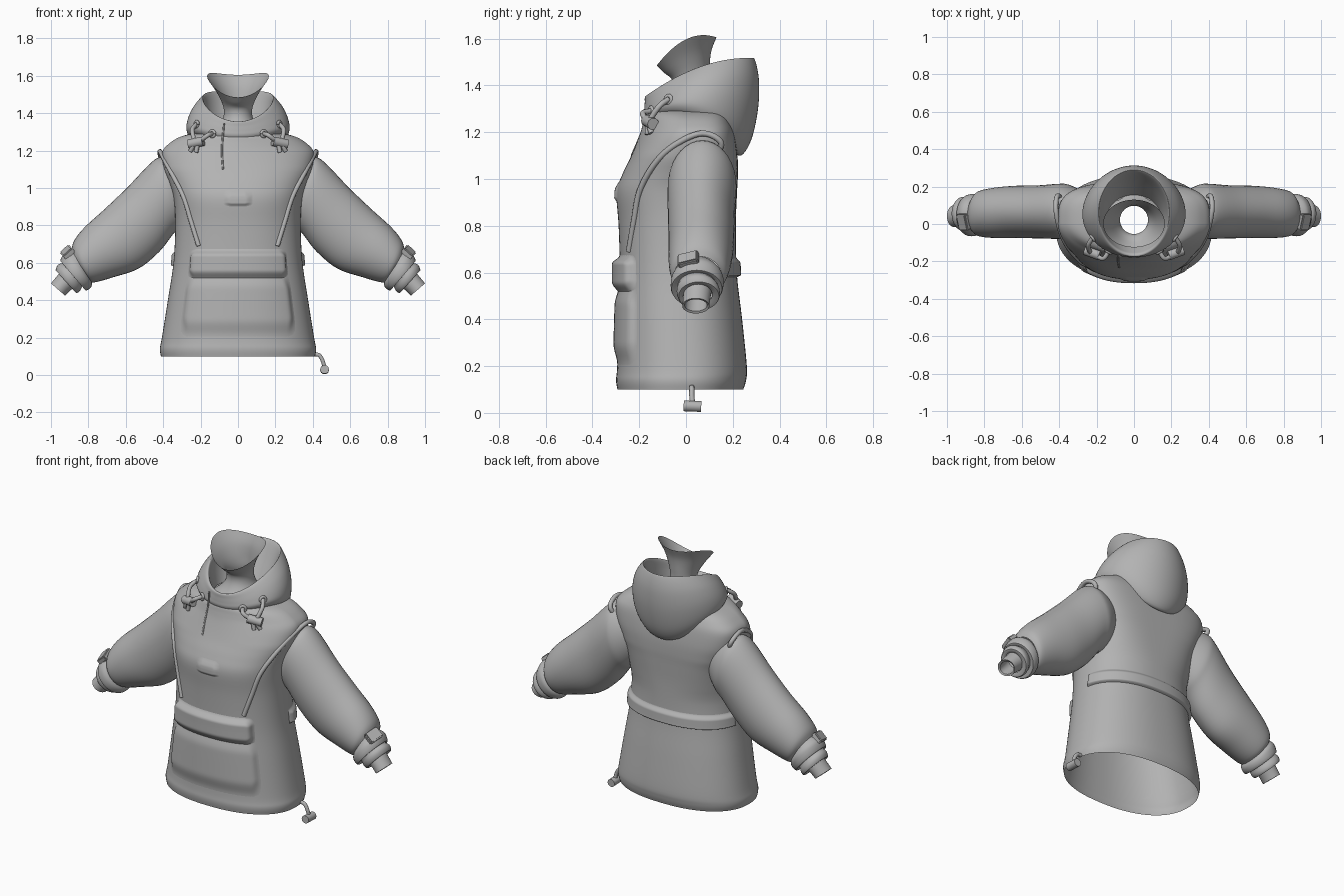
import bpy, bmesh, math
from mathutils import Matrix, Vector

if "Cube" in bpy.data.objects:
    bpy.data.objects.remove(bpy.data.objects["Cube"])

mat = bpy.data.materials.new("grey_cloth")
mat.diffuse_color = (0.45, 0.45, 0.45, 1)
mat.use_nodes = True
mat.node_tree.nodes["Principled BSDF"].inputs["Base Color"].default_value = mat.diffuse_color
N = 96


def spline(rows, steps):
    """Catmull-Rom resampling of a list of equal-length tuples."""
    out = []
    for i in range(len(rows) - 1):
        a, b, c, d = (rows[max(0, min(len(rows) - 1, i + k))] for k in (-1, 0, 1, 2))
        for s in range(steps):
            u = s / steps
            out.append(tuple(0.5 * (2 * q + (r - p) * u + (2 * p - 5 * q + 4 * r - w) * u * u
                                    + (3 * q - p - 3 * r + w) * u ** 3)
                             for p, q, r, w in zip(a, b, c, d)))
    return out + [tuple(rows[-1])]


def add_mesh(name, verts, faces, angle=40):
    me = bpy.data.meshes.new(name)
    me.from_pydata(verts, [], faces)
    bm = bmesh.new()
    bm.from_mesh(me)
    bmesh.ops.recalc_face_normals(bm, faces=bm.faces)
    bm.to_mesh(me)
    bm.free()
    for p in me.polygons:
        p.use_smooth = True
    me.set_sharp_from_angle(angle=math.radians(angle))
    me.materials.append(mat)
    ob = bpy.data.objects.new(name, me)
    bpy.context.collection.objects.link(ob)
    return ob


def loft(name, rings, angle=40):
    n = len(rings[0])
    verts = [p for r in rings for p in r]
    faces = [(i * n + j, i * n + (j + 1) % n, (i + 1) * n + (j + 1) % n, (i + 1) * n + j)
             for i in range(len(rings) - 1) for j in range(n)]
    return add_mesh(name, verts, faces, angle)


def level_point(t, hw, yf, yb, zf, zs, zb, n=2.0):
    """Point of an upright ring; t = 0 is the front, heights at front, side and back."""
    s, c = math.sin(t), math.cos(t)
    e = 2 / n
    x = hw * math.copysign(abs(s) ** e, s)
    y = (yf + yb) / 2 - (yb - yf) / 2 * math.copysign(abs(c) ** e, c)
    return (x, y, zs + (zf - zb) / 2 * c + ((zf + zb) / 2 - zs) * c * c)


def level_rings(rows):
    return [[level_point(2 * math.pi * j / N, *r) for j in range(N)] for r in rows]


def limb_rings(rows, side):
    """Rings across a limb: upper x,z, lower x,z, y centre, y half width."""
    out = []
    for tx, tz, bx, bz, yc, yh in rows:
        ring = []
        for j in range(36):
            a = 2 * math.pi * j / 36
            k = (1 + math.cos(a)) / 2
            ring.append((side * (bx + (tx - bx) * k), yc + yh * math.sin(a), bz + (tz - bz) * k))
        out.append(ring)
    return out


def tube(name, pts, r, steps=6, side=1):
    cu = bpy.data.curves.new(name, 'CURVE')
    cu.dimensions = '3D'
    cu.bevel_depth = r
    cu.bevel_resolution = 3
    cu.use_fill_caps = True
    pts = spline(pts, steps)
    sp = cu.splines.new('POLY')
    sp.points.add(len(pts) - 1)
    for p, q in zip(sp.points, pts):
        p.co = (side * q[0], q[1], q[2], 1)
    cu.materials.append(mat)
    ob = bpy.data.objects.new(name, cu)
    bpy.context.collection.objects.link(ob)
    return ob


# Torso: height, half width, front y, back y
torso_rows = spline([
    (0.10, 0.412, -0.293, 0.245), (0.14, 0.418, -0.299, 0.257), (0.20, 0.407, -0.294, 0.26),
    (0.40, 0.375, -0.288, 0.24), (0.60, 0.345, -0.283, 0.217), (0.80, 0.335, -0.288, 0.213),
    (0.94, 0.343, -0.297, 0.218), (1.02, 0.365, -0.272, 0.222), (1.10, 0.395, -0.234, 0.22),
    (1.19, 0.405, -0.198, 0.207), (1.24, 0.365, -0.183, 0.19), (1.275, 0.305, -0.174, 0.17),
    (1.295, 0.22, -0.155, 0.15), (1.30, 0.16, -0.13, 0.13)], 5)


def roundness(z, back):
    """Squarer across the shoulder blades, softer over the collarbones."""
    if back:
        return 2.3 + 1.3 * max(0, min(1, (z - 0.75) / 0.25))
    return 2.3 - 0.5 * max(0, min(1, (z - 1.10) / 0.12))


def torso_at(z):
    for a, b in zip(torso_rows, torso_rows[1:]):
        if z <= b[0]:
            u = max(0, (z - a[0]) / (b[0] - a[0]))
            return [p + (q - p) * u for p, q in zip(a, b)]
    return torso_rows[-1]


def torso_point(t, z, w, f, b):
    return level_point(t, w, f, b, z, z, z, roundness(z, math.cos(t) < 0))


def on_torso(x, z, back=False):
    _, w, f, b = torso_at(z)
    n = roundness(z, back)
    d = max(0, 1 - min(1, abs(x) / w) ** n) ** (1 / n) * (b - f) / 2
    return (x, (f + b) / 2 + (d if back else -d), z)


loft("torso", [[torso_point(2 * math.pi * j / N, *r) for j in range(N)] for r in torso_rows])


def patch(name, t0, t1, z0, z1, depth, soft_u, soft_v, soft_top=None):
    """Padded panel lying on the torso between two angles and two heights."""
    nu, nv = 48, 24
    soft_top = soft_top or soft_v
    verts, faces = [], []
    for i in range(nv + 1):
        for j in range(nu + 1):
            u, v = j / nu, i / nv
            t, z = t0 + (t1 - t0) * u, z0 + (z1 - z0) * v
            x, y, _ = torso_point(t, z, *torso_at(z)[1:])
            k = min(1, min(u, 1 - u) / soft_u) * min(1, v / soft_v, (1 - v) / soft_top)
            off = depth * (1 - math.cos(k * math.pi)) / 2 - 0.0005
            verts.append((x + off * math.sin(t), y - off * math.cos(t), z))
    m = nu + 1
    for i in range(nv):
        for j in range(nu):
            faces.append((i * m + j, i * m + j + 1, (i + 1) * m + j + 1, (i + 1) * m + j))
    return add_mesh(name, verts, faces, 60)


# Pocket, its flap, chest tab and back flap
patch("front_pocket", -0.85, 0.85, 0.20, 0.56, 0.020, 0.10, 0.28)
patch("pocket_flap", -0.82, 0.82, 0.50, 0.675, 0.034, 0.10, 0.35, 0.22)
patch("chest_tab", -0.20, 0.20, 0.90, 1.0, 0.010, 0.3, 0.2, 0.5)
patch("back_flap", math.pi - 1.45, math.pi + 1.45, 0.58, 0.67, 0.019, 0.02, 0.10, 0.35)

# Placket seam below the collar
tube("placket_seam", [(-0.075, -0.172, 1.345), (-0.08, -0.170, 1.29)] +
     [on_torso(x, z) for x, z in ((-0.085, 1.23), (-0.085, 1.17), (-0.08, 1.10))], 0.005)

# Hood lying back around the collar: outside, rim, inside
hood = [(0.21, -0.13, 0.19, 1.25, 1.27, 1.13), (0.25, -0.162, 0.235, 1.255, 1.27, 1.10),
        (0.275, -0.178, 0.28, 1.28, 1.31, 1.17), (0.268, -0.178, 0.308, 1.305, 1.37, 1.30),
        (0.24, -0.176, 0.312, 1.33, 1.43, 1.42), (0.20, -0.174, 0.296, 1.353, 1.473, 1.505),
        (0.185, -0.160, 0.28, 1.353, 1.473, 1.507), (0.172, -0.145, 0.225, 1.33, 1.40, 1.41),
        (0.15, -0.12, 0.155, 1.285, 1.295, 1.295)]
loft("hood", level_rings(spline(hood, 5)), 60)

# Neck lining with a flared open top
neck = [(0.165, -0.125, 0.13, 1.485, 1.598, 1.605), (0.118, -0.095, 0.108, 1.455, 1.525, 1.545),
        (0.08, -0.06, 0.10, 1.425, 1.44, 1.47), (0.078, -0.055, 0.10, 1.38, 1.38, 1.40),
        (0.105, -0.08, 0.13, 1.33, 1.33, 1.33), (0.155, -0.13, 0.165, 1.285, 1.285, 1.285)]
loft("neck_lining", level_rings(spline(neck, 5)), 60)

sleeve = [(0.30, 1.15, 0.24, 0.88, 0.07, 0.10), (0.40, 1.165, 0.30, 0.80, 0.07, 0.14),
          (0.46, 1.14, 0.345, 0.755, 0.068, 0.147),
          (0.59, 1.005, 0.42, 0.66, 0.065, 0.142), (0.71, 0.89, 0.53, 0.57, 0.065, 0.14),
          (0.82, 0.79, 0.66, 0.525, 0.06, 0.135), (0.875, 0.72, 0.77, 0.495, 0.055, 0.122),
          (0.89, 0.67, 0.80, 0.51, 0.05, 0.10)]
cuff = [(0.88, 0.67, 0.79, 0.515, 0.05, 0.09), (0.915, 0.66, 0.78, 0.487, 0.05, 0.108),
        (0.935, 0.645, 0.79, 0.465, 0.048, 0.113), (0.95, 0.61, 0.815, 0.452, 0.046, 0.108),
        (0.935, 0.60, 0.83, 0.475, 0.048, 0.085), (0.962, 0.59, 0.845, 0.45, 0.052, 0.092),
        (0.975, 0.56, 0.865, 0.438, 0.055, 0.086), (0.955, 0.55, 0.88, 0.462, 0.052, 0.06)]
wrist = [(0.935, 0.57, 0.86, 0.48, 0.05, 0.06), (0.975, 0.52, 0.90, 0.45, 0.045, 0.058),
         (1.0, 0.49, 0.925, 0.425, 0.042, 0.058), (0.985, 0.485, 0.93, 0.435, 0.042, 0.048),
         (0.93, 0.56, 0.87, 0.49, 0.045, 0.045)]
piping = ([on_torso(x, z) for x, z in ((0.21, 0.69), (0.25, 0.82), (0.29, 0.95), (0.35, 1.07))] +
          [(0.393, -0.04, 1.15), (0.417, 0.07, 1.195), (0.41, 0.15, 1.155)] +
          [on_torso(x, z, True) for x, z in ((0.375, 1.08), (0.34, 0.98), (0.325, 0.88))])

for side, tag in ((1, "left"), (-1, "right")):
    # Sleeve, strapped cuff and wrist lining
    loft("sleeve_" + tag, limb_rings(spline(sleeve, 5), side))
    loft("cuff_" + tag, limb_rings(spline(cuff, 3), side), 35)
    loft("wrist_" + tag, limb_rings(wrist, side))

    # Cuff strap tab
    bm = bmesh.new()
    turn = Matrix.Rotation(side * math.radians(42), 4, 'Y')
    bmesh.ops.create_cube(bm, size=1, matrix=Matrix.Translation((side * 0.912, 0.01, 0.657))
                          @ turn @ Matrix.Rotation(math.radians(18), 4, 'X')
                          @ Matrix.Diagonal((0.065, 0.09, 0.032, 1)))
    bmesh.ops.bevel(bm, geom=bm.edges[:], offset=0.006, segments=2, affect='EDGES')
    me = bpy.data.meshes.new("cuff_tab_" + tag)
    bm.to_mesh(me)
    bm.free()
    me.materials.append(mat)
    bpy.context.collection.objects.link(bpy.data.objects.new("cuff_tab_" + tag, me))

    # Armhole piping
    tube("piping_" + tag, piping, 0.013, 6, side)

    # Collar cords: eyelets, loop, toggle and loose ends
    eyes = (Vector((0.222, -0.075, 1.34)), Vector((0.138, -0.15, 1.29)))
    for k, e in enumerate(eyes):
        out = Vector((e.x, e.y - 0.07, 0.02)).normalized()
        a = out.cross(Vector((0, 0, 1))).normalized()
        b = out.cross(a)
        loop = [tuple(e + 0.016 * (a * math.cos(q) + b * math.sin(q)))
                for q in (i * math.pi / 8 for i in range(17))]
        tube("eyelet_%s_%d" % (tag, k), loop, 0.008, 1, side)
    tube("cord_upper_" + tag, [tuple(eyes[0]), (0.245, -0.115, 1.31), (0.235, -0.155, 1.245),
                               (0.255, -0.148, 1.195)], 0.012, 6, side)
    tube("cord_lower_" + tag, [tuple(eyes[1]), (0.165, -0.185, 1.28), (0.21, -0.165, 1.24),
                               (0.225, -0.165, 1.19)], 0.012, 6, side)
    tube("toggle_" + tag, [(0.185, -0.168, 1.25), (0.262, -0.14, 1.235)], 0.026, 1, side)

# Hem drawcord with its stopper
tube("hem_cord", [(0.405, 0.025, 0.11), (0.435, 0.025, 0.105), (0.455, 0.025, 0.07),
                  (0.463, 0.03, 0.03)], 0.011)
tube("hem_stopper", [(0.463, -0.01, 0.03), (0.463, 0.065, 0.027)], 0.024, 1)
